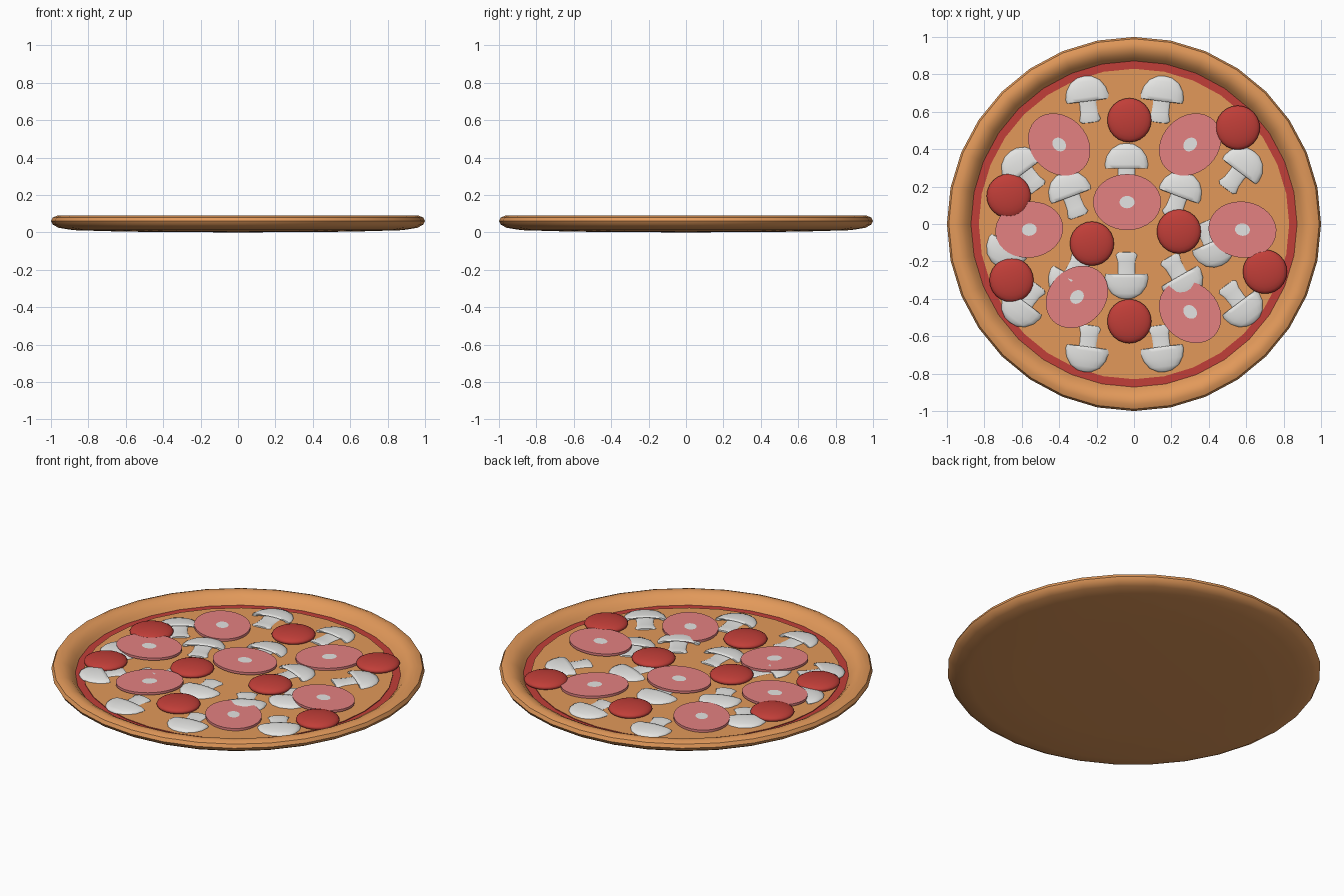
import bpy, bmesh, math
from mathutils import Matrix, Vector

if "Cube" in bpy.data.objects:
    bpy.data.objects.remove(bpy.data.objects["Cube"])


def material(name, r, g, b):
    lin = [((c / 255 + 0.055) / 1.055) ** 2.4 for c in (r, g, b)]
    m = bpy.data.materials.new(name)
    m.diffuse_color = (*lin, 1)
    m.use_nodes = True
    m.node_tree.nodes["Principled BSDF"].inputs["Base Color"].default_value = m.diffuse_color
    return m


DOUGH = material("dough", 226, 153, 90)
RED = material("tomato_red", 193, 62, 56)
PINK = material("ham_pink", 227, 129, 129)
WHITE = material("mushroom_white", 228, 228, 226)


def finish(name, bm, mats, angle=50):
    bmesh.ops.recalc_face_normals(bm, faces=bm.faces)
    me = bpy.data.meshes.new(name)
    bm.to_mesh(me)
    bm.free()
    ob = bpy.data.objects.new(name, me)
    bpy.context.collection.objects.link(ob)
    for m in mats:
        me.materials.append(m)
    bpy.ops.object.select_all(action='DESELECT')
    ob.select_set(True)
    bpy.context.view_layer.objects.active = ob
    bpy.ops.object.shade_smooth_by_angle(angle=math.radians(angle))
    return ob


def lathe(profile, n):
    """Revolve (radius, height) points about z; radius 0 closes to a pole."""
    bm = bmesh.new()
    rings = []
    for r, z in profile:
        if r == 0:
            rings.append([bm.verts.new((0, 0, z))] * n)
        else:
            rings.append([bm.verts.new((r * math.cos(2 * math.pi * i / n),
                                        r * math.sin(2 * math.pi * i / n), z)) for i in range(n)])
    for a, b in zip(rings, rings[1:]):
        for i in range(n):
            j = (i + 1) % n
            bm.faces.new(list(dict.fromkeys((a[i], a[j], b[j], b[i]))))
    return bm


# crust with raised rim, and a floor whose outer band is sauce
base = lathe([(0, 0), (0.6, 0.004), (0.88, 0.012), (0.96, 0.025), (0.99, 0.042),
              (1.0, 0.06), (0.99, 0.08), (0.965, 0.09), (0.935, 0.088), (0.905, 0.072),
              (0.885, 0.05), (0.872, 0.034), (0.83, 0.034), (0.83, 0.038), (0, 0.038)], 32)
for f in base.faces:
    rad = [v.co.xy.length for v in f.verts]
    if min(rad) > 0.82 and max(rad) < 0.88 and f.calc_center_median().z > 0.03:
        f.material_index = 1
finish("crust", base, [DOUGH, RED], 40)

# mushrooms: cap base position and stem direction
CAP = [(0, .122), (.04, .116), (.08, .092), (.107, .052), (.117, .008), (.112, -.012),
       (.095, -.014), (.075, .004), (.05, .006), (.045, -.03), (.047, -.08),
       (.058, -.115), (.045, -.128), (0, -.13)]
mushrooms = [(-.25, .67, .13, -1), (.15, .67, -.13, -1), (-.04, .31, 0, -1),
             (.57, .29, -.6, -.8), (-.59, .29, .6, -.8), (-.34, .16, .35, -.94),
             (.245, .16, -.35, -.94), (-.04, -.28, 0, 1), (.25, -.29, -.5, .87),
             (-.34, -.29, .5, .87), (.57, -.43, -.6, .8), (-.59, -.43, .6, .8),
             (-.25, -.67, .13, 1), (.15, -.67, -.13, 1),
             (-.67, -.12, .5, .87), (.42, -.11, -.4, .92)]
for k, (x, y, dx, dy) in enumerate(mushrooms):
    bm = lathe(CAP, 20)
    turn = Vector((0, 0, 1)).rotation_difference(Vector((-dx, -dy, 0))).to_matrix().to_4x4()
    bm.transform(Matrix.Translation((x, y, 0.037)) @ Matrix.Diagonal((1, 1, 0.2, 1)) @ turn)
    finish(f"mushroom_{k + 1}", bm, [WHITE], 60)

# ham slices: oval discs with a pale centre
hams = [(-.40, .425, -45, .055), (.30, .425, 45, .055), (-.037, .117, 0, .062),
        (-.56, -.03, 8, .062), (.58, -.03, -8, .062), (-.305, -.39, 45, .060), (.30, -.47, -45, .055)]
for k, (x, y, rot, top) in enumerate(hams):
    bm = lathe([(0, top - .014), (1, top - .014), (1, top), (.22, top), (0, top)], 32)
    for f in bm.faces:
        if f.calc_center_median().z > top - .001 and max(v.co.xy.length for v in f.verts) < .3:
            f.material_index = 1
    bm.transform(Matrix.Translation((x, y, 0)) @ Matrix.Rotation(math.radians(rot), 4, 'Z')
                 @ Matrix.Diagonal((.182, .15, 1, 1)))
    finish(f"ham_slice_{k + 1}", bm, [PINK, WHITE], 30)

# tomatoes: flattened balls
tomatoes = [(-.025, .555), (.555, .515), (-.67, .15), (-.655, -.30), (-.225, -.105),
            (.24, -.04), (.70, -.255), (-.025, -.52)]
for k, (x, y) in enumerate(tomatoes):
    bm = bmesh.new()
    bmesh.ops.create_uvsphere(bm, u_segments=24, v_segments=12, radius=1)
    bm.transform(Matrix.Translation((x, y, .05)) @ Matrix.Diagonal((.118, .118, .031, 1)))
    finish(f"tomato_{k + 1}", bm, [RED], 60)
